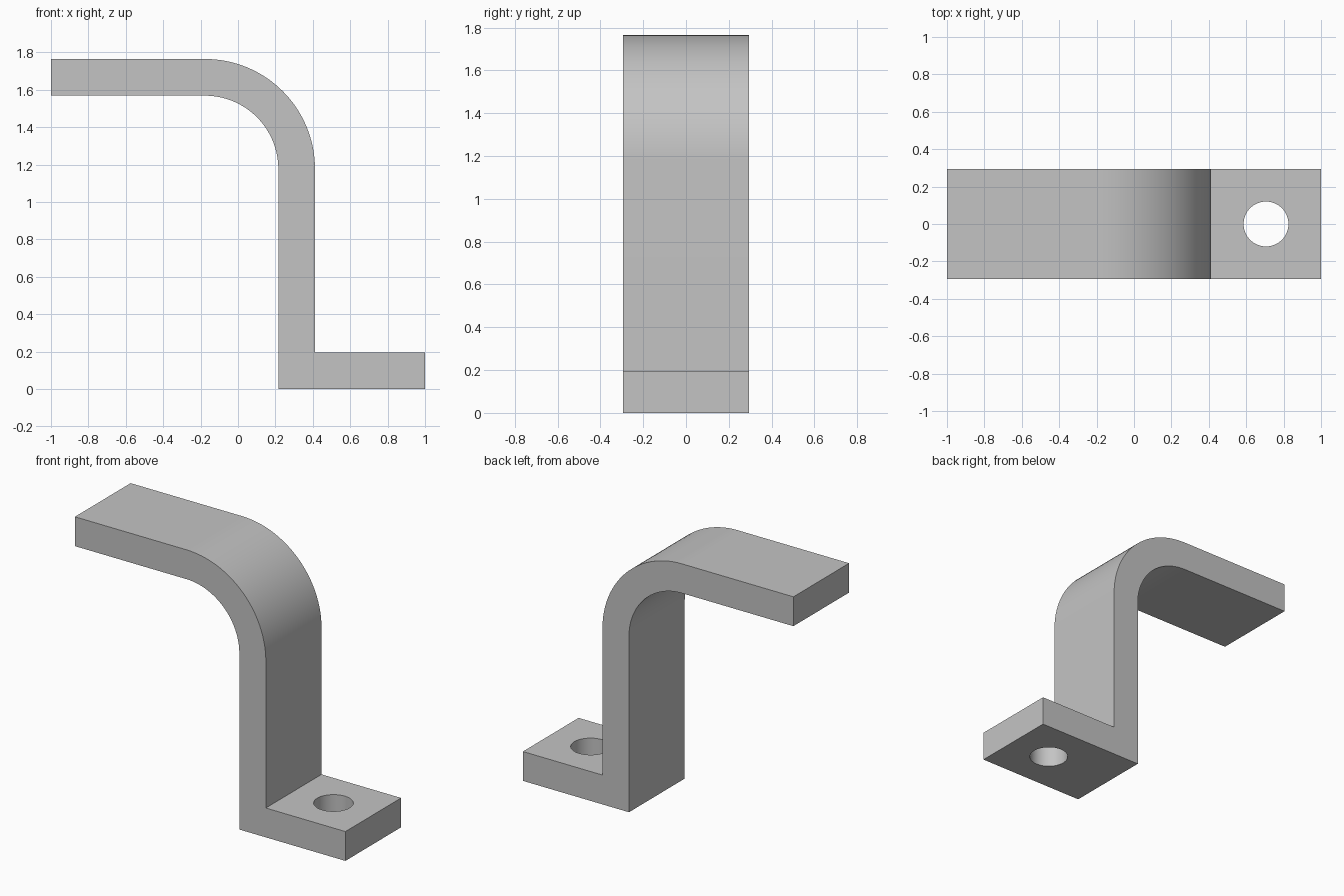
import bpy, bmesh, math

if "Cube" in bpy.data.objects:
    bpy.data.objects.remove(bpy.data.objects["Cube"], do_unlink=True)

T = 2 / 10.2             # plate thickness
WIDTH = 3 * T            # strip depth along y
TOP = 9 * T              # overall height
OUT = 1 - 3 * T          # outer face of the upright
R_OUT, R_IN = 3 * T, 2 * T
CX, CZ = OUT - R_OUT, TOP - R_OUT   # bend centre
STEPS = 32

grey = bpy.data.materials.new("light grey metal")
grey.use_nodes = True
colour = (0.55, 0.55, 0.55, 1)
grey.diffuse_color = colour
grey.node_tree.nodes["Principled BSDF"].inputs["Base Color"].default_value = colour


def bend(radius):
    """Quarter arc from the upright to the top plate."""
    angles = [math.pi / 2 * i / STEPS for i in range(STEPS + 1)]
    return [(CX + radius * math.cos(a), CZ + radius * math.sin(a)) for a in angles]


# Bracket: side profile of foot, upright, bend and top plate, extruded along y
profile = [(OUT - T, 0), (1, 0), (1, T), (OUT, T)]
profile += bend(R_OUT) + [(-1, TOP), (-1, TOP - T)] + bend(R_IN)[::-1]
bm = bmesh.new()
face = bm.faces.new([bm.verts.new((x, -WIDTH / 2, z)) for x, z in profile])
result = bmesh.ops.extrude_face_region(bm, geom=[face])
moved = [g for g in result["geom"] if isinstance(g, bmesh.types.BMVert)]
bmesh.ops.translate(bm, verts=moved, vec=(0, WIDTH, 0))
bmesh.ops.recalc_face_normals(bm, faces=bm.faces)
mesh = bpy.data.meshes.new("bracket")
bm.to_mesh(mesh)
bm.free()
mesh.materials.append(grey)
bracket = bpy.data.objects.new("bracket", mesh)
bpy.context.collection.objects.link(bracket)

# Bolt hole through the foot
bpy.ops.mesh.primitive_cylinder_add(vertices=64, radius=0.12, depth=4 * T,
                                    location=(1 - 1.5 * T, 0, T / 2))
cutter = bpy.context.object
cutter.name = "bolt_hole_cutter"
cutter.data.materials.append(grey)
hole = bracket.modifiers.new("bolt hole", 'BOOLEAN')
hole.operation = 'DIFFERENCE'
hole.solver = 'EXACT'
hole.object = cutter

bpy.ops.object.select_all(action='DESELECT')
bracket.select_set(True)
bpy.context.view_layer.objects.active = bracket
bpy.ops.object.modifier_apply(modifier=hole.name)
bpy.data.objects.remove(cutter, do_unlink=True)
bpy.ops.object.shade_smooth_by_angle(angle=math.radians(30))
